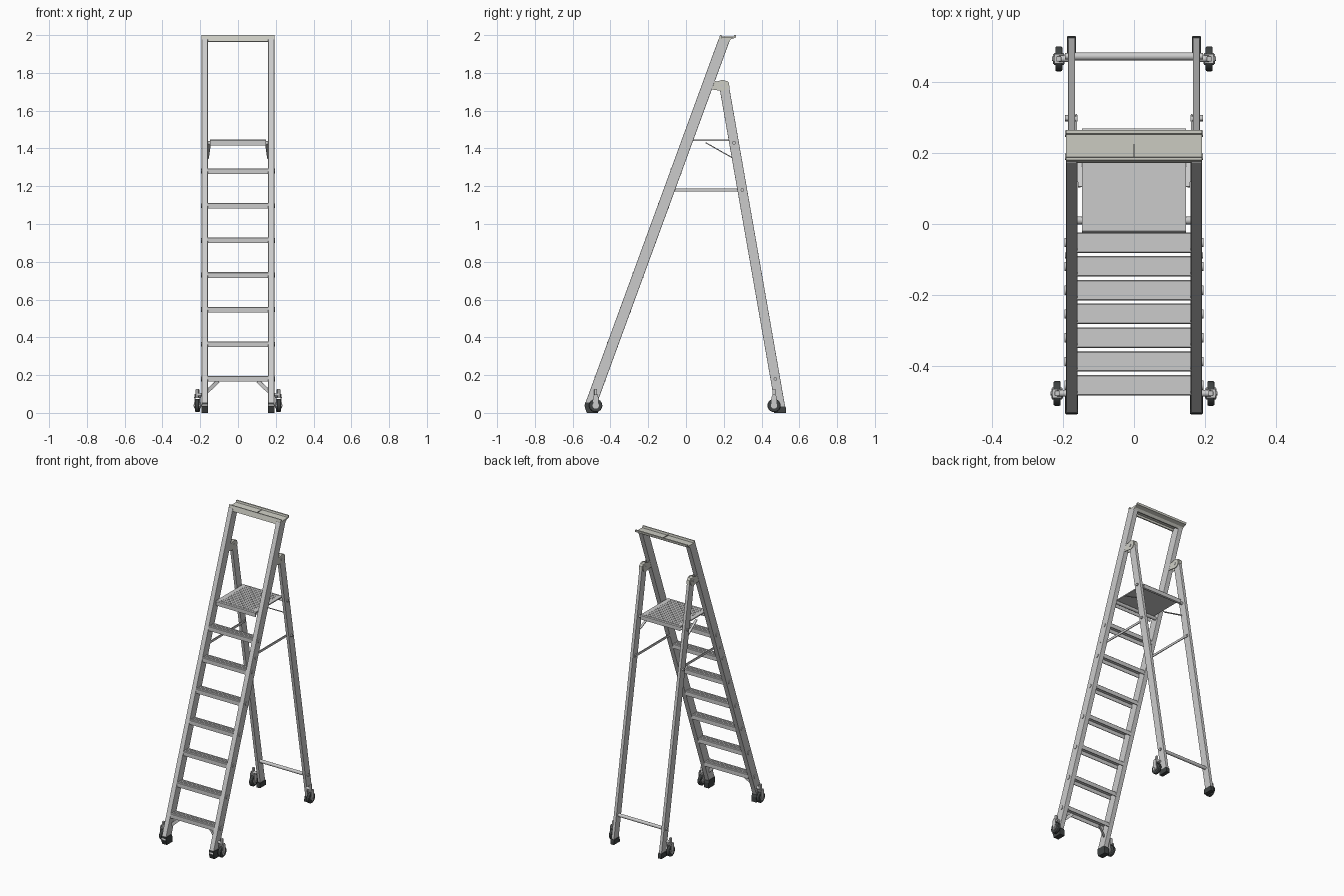
import bpy, bmesh
from math import pi, cos, sin
from mathutils import Vector, Matrix

if "Cube" in bpy.data.objects:
    bpy.data.objects.remove(bpy.data.objects["Cube"])


def material(name, rgb):
    m = bpy.data.materials.new(name)
    m.diffuse_color = (*rgb, 1)
    m.use_nodes = True
    m.node_tree.nodes["Principled BSDF"].inputs["Base Color"].default_value = m.diffuse_color
    return m


DARK = material("dark_rubber", (0.05, 0.055, 0.055))
BEIGE = material("pale_plastic", (0.62, 0.62, 0.56))


def finish(name, bm, mat=None, bevel=0, smooth=False):
    bmesh.ops.recalc_face_normals(bm, faces=bm.faces[:])
    me = bpy.data.meshes.new(name)
    bm.to_mesh(me)
    bm.free()
    ob = bpy.data.objects.new(name, me)
    bpy.context.collection.objects.link(ob)
    if mat:
        me.materials.append(mat)
    if bevel:
        b = ob.modifiers.new("bevel", 'BEVEL')
        b.width, b.segments, b.limit_method = bevel, 2, 'ANGLE'
    if smooth:
        bpy.ops.object.select_all(action='DESELECT')
        ob.select_set(True)
        bpy.context.view_layer.objects.active = ob
        bpy.ops.object.shade_smooth_by_angle()
    return ob


def prism(name, pts, x0, x1, mat=None, bevel=0):
    """Extrude a (y, z) outline along x."""
    bm = bmesh.new()
    f = bm.faces.new([bm.verts.new((x0, y, z)) for y, z in pts])
    r = bmesh.ops.extrude_face_region(bm, geom=[f])
    bmesh.ops.translate(bm, vec=(x1 - x0, 0, 0),
                        verts=[v for v in r["geom"] if isinstance(v, bmesh.types.BMVert)])
    return finish(name, bm, mat, bevel)


def box(name, x, y, z, mat=None, bevel=0):
    return prism(name, [(y[0], z[0]), (y[1], z[0]), (y[1], z[1]), (y[0], z[1])], x[0], x[1], mat, bevel)


def bar(name, a, b, w, h):
    """Flat strip running from point a to point b."""
    a, b = Vector(a), Vector(b)
    bm = bmesh.new()
    bmesh.ops.create_cube(bm, size=1)
    rot = (b - a).to_track_quat('Z', 'X').to_matrix().to_4x4()
    bm.transform(Matrix.Translation((a + b) / 2) @ rot @ Matrix.Diagonal((w, h, (b - a).length, 1)))
    return finish(name, bm)


def rod(name, x0, x1, y, z, r, mat=None, n=20, bevel=0):
    """Cylinder lying along x."""
    bm = bmesh.new()
    bmesh.ops.create_cone(bm, cap_ends=True, segments=n, radius1=r, radius2=r, depth=abs(x1 - x0))
    bm.transform(Matrix.Translation(((x0 + x1) / 2, y, z)) @ Matrix.Rotation(pi / 2, 4, 'Y'))
    return finish(name, bm, mat, bevel, True)


def front_y(z):
    return -0.455 + 0.366 * (z - 0.18)


def rear_y(z):
    return 0.473 - 0.175 * (z - 0.18)


def sloped(fn, z0, z1, half):
    return [(fn(z0) - half, z0), (fn(z0) + half, z0), (fn(z1) + half, z1), (fn(z1) - half, z1)]


# Treads: ribbed inverted channels
step_z = [0.18 + i * 0.1833 for i in range(7)]
for i, z in enumerate(step_z):
    y = front_y(z)
    d, t, k = 0.029, 0.015, 0.004
    pts = [(y - d, z - t), (y - d, z + t - .003), (y - d + .003, z + t)]
    for g in (-0.014, 0.0, 0.014):
        pts += [(y + g - .002, z + t), (y + g - .002, z + t - .002),
                (y + g + .002, z + t - .002), (y + g + .002, z + t)]
    pts += [(y + d - .003, z + t), (y + d, z + t - .003), (y + d, z - t), (y + d - k, z - t),
            (y + d - k, z + t - .005), (y - d + k, z + t - .005), (y - d + k, z - t)]
    prism(f"step_{i + 1}", pts, -0.162, 0.162)

# Platform: hollow tray with a ribbed top
PY0, PY1, PT = -0.025, 0.27, 1.447
prism("platform", [(PY0, 1.416), (PY0, PT - .005), (PY0 + .005, PT), (PY1 - .005, PT), (PY1, PT - .005),
                   (PY1, 1.416), (PY1 - .004, 1.416), (PY1 - .004, PT - .007),
                   (PY0 + .004, PT - .007), (PY0 + .004, 1.416)], -0.147, 0.147)
for i in range(14):
    y = -0.005 + i * 0.02
    box(f"platform_rib_{i + 1}", (-0.12, 0.12), (y - .002, y + .002), (PT - .001, PT + .0015))
rod("platform_front_axle", -0.165, 0.165, 0.01, 1.428, 0.011)
rod("platform_rear_axle", -0.168, 0.168, rear_y(1.43), 1.428, 0.009)

# Rear crossbar
rod("rear_crossbar", -0.168, 0.168, rear_y(0.18), 0.18, 0.011)

# Top tray with rim and centre divider
prism("top_tray", [(0.172, 1.966), (0.18, 2.0), (0.187, 2.0), (0.189, 1.986), (0.252, 1.989),
                   (0.255, 2.0), (0.265, 2.0), (0.263, 1.986), (0.238, 1.978), (0.226, 1.964),
                   (0.219, 1.964), (0.219, 1.979), (0.182, 1.979), (0.180, 1.966)],
      -0.192, 0.192, BEIGE)
box("tray_divider", (-0.002, 0.002), (0.184, 0.256), (1.985, 1.992), BEIGE)


def caster(label, s, y, x):
    z, r = 0.039, 0.035
    rod(f"{label}_wheel", s * (x - .010), s * (x + .010), y, z, r, DARK, 32, 0.004)
    rod(f"{label}_hub", s * (x - .014), s * (x + .014), y, z, 0.017, None, 20)
    rod(f"{label}_axle", s * (x - .020), s * (x + .019), y, z, 0.006, None, 12)
    # fork cheeks and crown
    cheek = [(y - .012, z - .012), (y + .012, z - .012), (y + .014, z + .045),
             (y + .006, z + .06), (y - .006, z + .06), (y - .014, z + .045)]
    for k in (-1, 1):
        c = x + k * .0145
        prism(f"{label}_fork", cheek, s * (c - .0015), s * (c + .0015))
    box(f"{label}_crown", (s * (x - .016), s * (x + .016)), (y - .013, y + .013), (z + .039, z + .046))
    rod(f"{label}_mount", s * (x - .03), s * x, y, z + .058, 0.009)
    box(f"{label}_spring_housing", (s * (x - .007), s * (x + .007)), (y - .008, y + .008),
        (z + .044, z + .088), None, 0.003)


for s, side in ((-1, "left"), (1, "right")):
    # Front stile and rear leg
    prism(f"{side}_front_stile", sloped(front_y, 0.035, 1.982, 0.031), s * .160, s * .192, None, 0.003)
    prism(f"{side}_rear_leg", sloped(rear_y, 0.025, 1.745, 0.026), s * .166, s * .186, None, 0.002)
    # Rubber feet
    prism(f"{side}_front_foot", [(-0.525, 0), (-0.465, 0), (-0.465, .035), (-0.474, .055), (-0.536, .055),
                                 (-0.536, .03)], s * .158, s * .1945, DARK, 0.002)
    prism(f"{side}_rear_foot", [(0.465, 0), (0.53, 0), (0.53, .02), (0.527, .035), (0.467, .035)],
          s * .163, s * .189, DARK, 0.002)
    # Step and frame fixings
    for z in step_z:
        rod(f"{side}_step_plug", s * .188, s * .1955, front_y(z), z, 0.013)
    for y, z in ((front_y(1.18), 1.18), (rear_y(1.18), 1.18), (rear_y(1.43), 1.43),
                 (rear_y(0.18), 0.18), (0.19, 1.733)):
        rod(f"{side}_bolt", s * .160, s * .194, y, z, 0.009, None, 12)
    # Hinge bracket joining stile to rear leg
    ear = [(0.132, 1.762), (0.165, 1.755)]
    ear += [(0.193 + 0.03 * cos(a), 1.733 + 0.03 * sin(a)) for a in [pi / 2 - i * pi / 6 for i in range(7)]]
    ear += [(0.165, 1.708), (0.115, 1.715)]
    prism(f"{side}_hinge_outer", ear, s * .1865, s * .1905, BEIGE)
    prism(f"{side}_hinge_inner", ear, s * .1615, s * .1655, BEIGE)
    prism(f"{side}_leg_cap", [(rear_y(1.72) - .027, 1.72), (rear_y(1.72) + .027, 1.72), (0.227, 1.748),
                              (0.216, 1.758), (0.182, 1.758), (0.172, 1.748)],
          s * .165, s * .187, BEIGE)
    # Spreader arm and platform support strut
    box(f"{side}_spreader_arm", (s * .1605, s * .1655), (front_y(1.18) - .008, rear_y(1.18) + .012),
        (1.173, 1.188))
    bar(f"{side}_platform_strut", (s * .150, 0.105, 1.43), (s * .163, 0.255, 1.345), 0.005, 0.015)
    # Gusset under the lowest step
    bar(f"{side}_step_gusset", (s * .162, -0.473, 0.115), (s * .105, -0.455, 0.168), 0.02, 0.004)
    # Casters
    caster(f"{side}_front_caster", s, -0.478, 0.217)
    caster(f"{side}_rear_caster", s, 0.466, 0.212)
